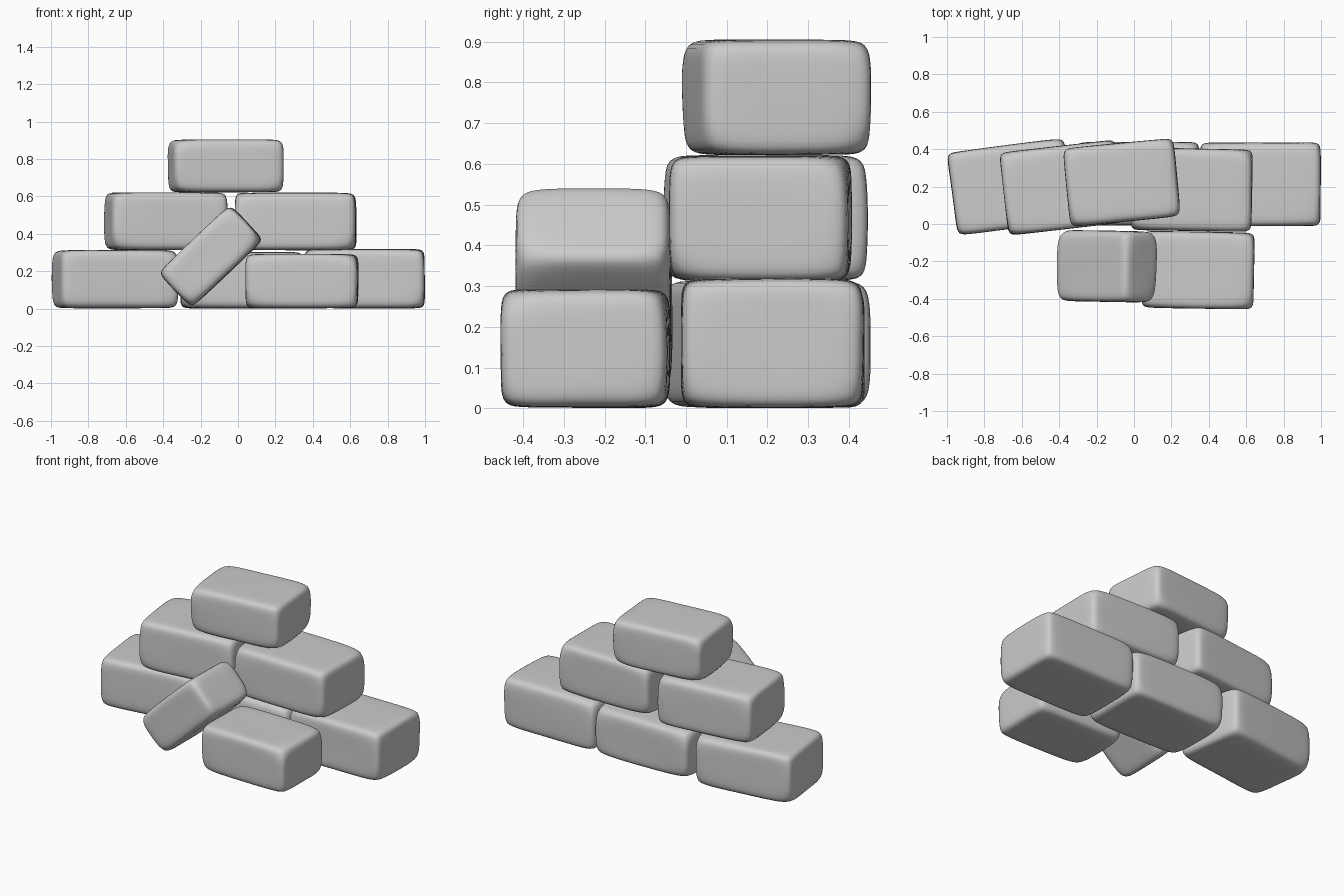
import bpy, bmesh, random
from math import radians
from mathutils import Vector, Matrix

if "Cube" in bpy.data.objects:
    bpy.data.objects.remove(bpy.data.objects["Cube"])

random.seed(4)
ROUND = 0.065   # distance of the support loops from the brick edges


def stone_brick(name, center, size, turn=0, tilt=0):
    half = [s / 2 for s in size]
    bm = bmesh.new()
    bmesh.ops.create_cube(bm, size=1)
    bmesh.ops.subdivide_edges(bm, edges=bm.edges[:], cuts=3, use_grid_fill=True)
    for v in bm.verts:
        extremes = sum(abs(c) > 0.4 for c in v.co)
        # move the outer loops close to the edges
        level = [round(c * 4) for c in v.co]
        p = Vector([(1 if l > 0 else -1) * (h - (ROUND if abs(l) == 1 else 0)) if l else 0
                    for l, h in zip(level, half)])
        # wear down corners, and make the edges slightly uneven
        wear = {3: random.uniform(0.015, 0.03), 2: random.uniform(0, 0.008),
                1: random.uniform(0, 0.004)}.get(extremes, 0)
        for i in range(3):
            if abs(level[i]) == 2:
                p[i] -= wear * (1 if p[i] > 0 else -1)
        v.co = p
    bmesh.ops.recalc_face_normals(bm, faces=bm.faces[:])
    for f in bm.faces:
        f.smooth = True
    mesh = bpy.data.meshes.new(name)
    bm.to_mesh(mesh)
    bm.free()
    ob = bpy.data.objects.new(name, mesh)
    bpy.context.collection.objects.link(ob)
    ob.matrix_world = (Matrix.Translation(center) @ Matrix.Rotation(radians(turn), 4, 'Z')
                       @ Matrix.Rotation(radians(-tilt), 4, 'Y'))
    sub = ob.modifiers.new("smooth", 'SUBSURF')
    sub.levels = sub.render_levels = 2
    return ob


# bottom row
stone_brick("bottom_left_brick", (-0.657, 0.2, 0.158), (0.64, 0.45, 0.315), turn=7.5)
stone_brick("bottom_middle_brick", (0.02, 0.215, 0.152), (0.66, 0.45, 0.305))
stone_brick("bottom_right_brick", (0.675, 0.212, 0.16), (0.65, 0.452, 0.32))
# second row
stone_brick("middle_left_brick", (-0.385, 0.195, 0.467), (0.63, 0.45, 0.312), turn=6.5)
stone_brick("middle_right_brick", (0.308, 0.183, 0.466), (0.65, 0.445, 0.312), turn=-1)
# top of the pile
stone_brick("top_brick", (-0.065, 0.223, 0.763), (0.598, 0.425, 0.287), turn=5.5)
# front bricks, one flat and one leaning on it
stone_brick("front_flat_brick", (0.342, -0.247, 0.147), (0.605, 0.415, 0.295), turn=-1)
stone_brick("front_leaning_brick", (-0.145, -0.226, 0.28), (0.535, 0.385, 0.265), turn=-1, tilt=43.5)
